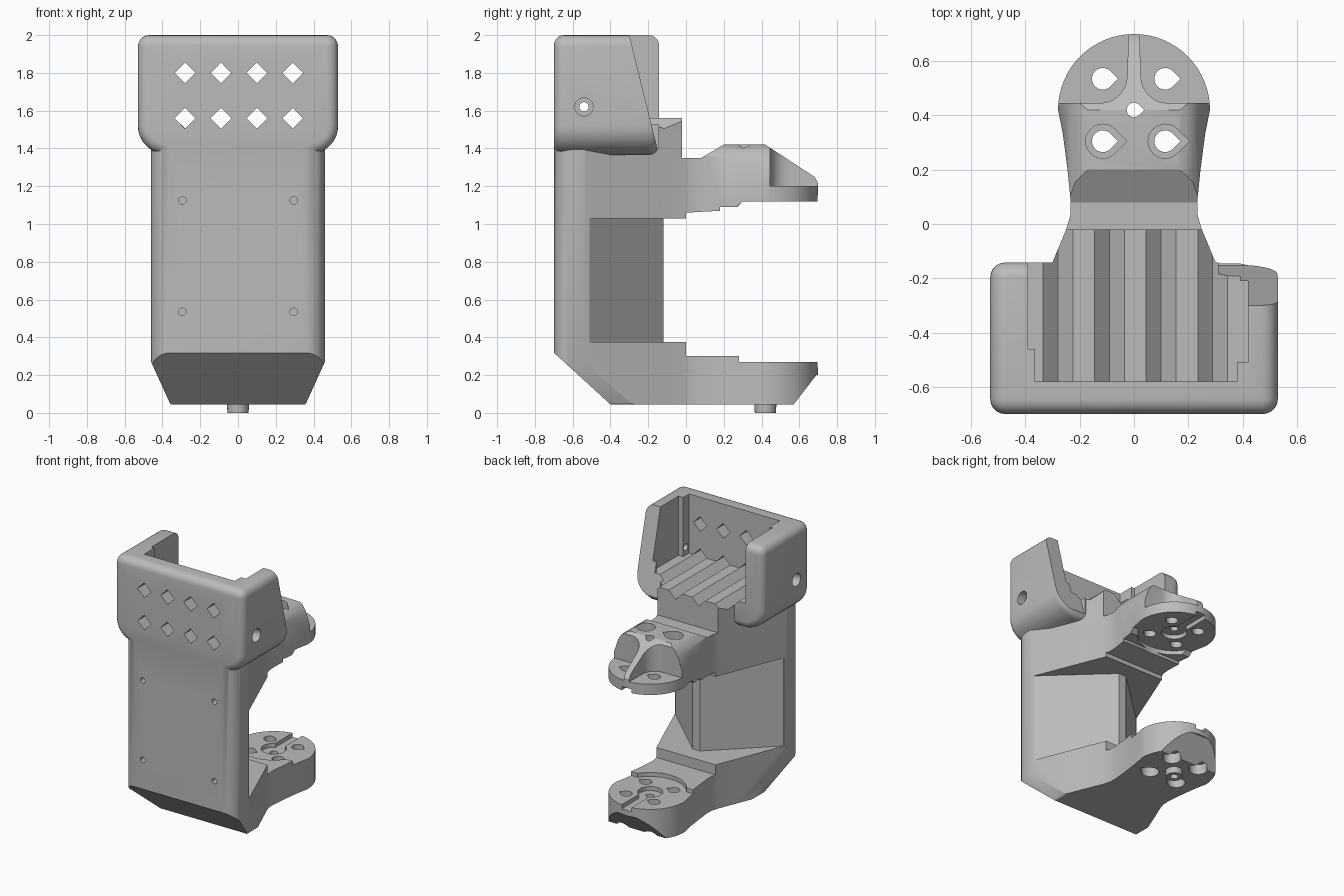
import bpy, bmesh, math

if "Cube" in bpy.data.objects:
    bpy.data.objects.remove(bpy.data.objects["Cube"])

grey = bpy.data.materials.new("light_grey")
grey.diffuse_color = (0.5, 0.5, 0.5, 1)
grey.use_nodes = True
grey.node_tree.nodes["Principled BSDF"].inputs["Base Color"].default_value = grey.diffuse_color


def arc(cx, cy, r, a0, a1, n):
    """Points on an arc, angles in degrees."""
    return [(cx + r * math.cos(math.radians(a0 + (a1 - a0) * i / n)),
             cy + r * math.sin(math.radians(a0 + (a1 - a0) * i / n))) for i in range(n + 1)]


def prism(name, pts, axis, lo, hi, bevel=0):
    """Extrude a 2D outline along an axis; optionally round the rims of both ends."""
    place = {"x": lambda a, b, h: (h, a, b),
             "y": lambda a, b, h: (a, h, b),
             "z": lambda a, b, h: (a, b, h)}[axis]
    bm = bmesh.new()
    low = [bm.verts.new(place(a, b, lo)) for a, b in pts]
    high = [bm.verts.new(place(a, b, hi)) for a, b in pts]
    ends = [bm.faces.new(low), bm.faces.new(high)]
    for i in range(len(pts)):
        j = (i + 1) % len(pts)
        bm.faces.new((low[i], low[j], high[j], high[i]))
    bmesh.ops.recalc_face_normals(bm, faces=bm.faces)
    if bevel:
        rim = list({e for f in ends for e in f.edges})
        bmesh.ops.bevel(bm, geom=rim, offset=bevel, segments=5, profile=0.5, affect="EDGES")
    mesh = bpy.data.meshes.new(name)
    bm.to_mesh(mesh)
    bm.free()
    mesh.materials.append(grey)
    ob = bpy.data.objects.new(name, mesh)
    bpy.context.collection.objects.link(ob)
    return ob


def block(x0, x1, y0, y1, z0, z1):
    return prism("cutter", [(x0, y0), (x1, y0), (x1, y1), (x0, y1)], "z", z0, z1)


def disc(cx, cy, r, axis, lo, hi, n=32):
    return prism("cutter", arc(cx, cy, r, 0, 360, n)[:-1], axis, lo, hi)


def combine(ob, other, op):
    mod = ob.modifiers.new(op, "BOOLEAN")
    mod.operation, mod.solver, mod.object = op, "EXACT", other
    bpy.context.view_layer.objects.active = ob
    bpy.ops.object.modifier_apply(modifier=mod.name)
    bpy.data.objects.remove(other)


def cut(ob, *cutters):
    for c in cutters:
        combine(ob, c, "DIFFERENCE")


def mirrored(half):
    """Close a right-hand outline by mirroring it across the first coordinate."""
    return half + [(-a, b) for a, b in reversed(half) if abs(a) > 1e-5]


# bracket frame: C-shaped side outline trimmed by the plan outline
side = [(-.72, .338), (-.40, .045), (.57, .045), (.69, .20), (.71, .20), (.71, .27),
        (.28, .27), (.28, .30), (0, .30), (0, .375), (-.51, .375), (-.51, 1.03),
        (0, 1.03), (0, 1.06), (.18, 1.07), (.18, 1.09), (.27, 1.09), (.30, 1.12),
        (.71, 1.12), (.71, 1.20), (.68, 1.25), (.42, 1.42), (.20, 1.42), (.08, 1.35),
        (-.02, 1.35), (-.02, 1.56), (-.72, 1.56)]
frame = prism("bracket_frame", side, "x", -.6, .6)
plan = (arc(.36, -.598, .10, -90, 0, 6)
        + [(.46, -.54), (.30, -.14), (.25, -.02), (.235, .03), (.233, .08), (.245, .20), (.262, .33)]
        + arc(0, .42, .28, 0, 90, 16))
combine(frame, prism("plan_trim", mirrored(plan), "z", -.1, 2.1), "INTERSECT")

# wedge-shaped spine between the two arms
spine = mirrored([(.40, -.60), (.445, -.51), (.03, -.12)])
combine(frame, prism("spine", spine, "z", .30, 1.10), "UNION")

# tapered foot of the column
taper = mirrored([(.33, .03), (.36, .05), (.46, .27), (.48, .33), (.48, 1.7)])
combine(frame, prism("taper_trim", taper, "y", -.9, .9), "INTERSECT")

# upper arm: central rib, rounded hump shoulders
for s in (-1, 1):
    pocket = [(s * .4, .445)] + [(s * x, y) for x, y in arc(.125, .545, .10, 270, 180, 6)] \
        + [(s * .022, .65), (s * .022, .8), (s * .4, .8)]
    shoulder = [(s * .16, 1.44), (s * .17, 1.42), (s * .215, 1.395), (s * .245, 1.35),
                (s * .29, 1.22), (s * .35, 1.22), (s * .35, 1.44)]
    cut(frame, prism("pocket", pocket, "z", 1.20, 1.5),
        prism("shoulder", shoulder, "y", .06, .46))

# facing mounting discs: clearance, centre recess and key slot
for z0, z1, d0, d1 in ((.27, .36, .24, .36), (1.04, 1.12, 1.04, 1.15)):
    cut(frame, disc(0, .42, .245, "z", z0, z1, 40),
        disc(0, .42, .085, "z", d0, d1),
        block(-.04, .04, .42, .8, d0, d1))

# pivot peg below the lower arm
peg = disc(0, .42, .062, "z", 0, .10, 24)
for v in peg.data.vertices:
    if v.co.z < .01:
        v.co.x *= .9
        v.co.y = .42 + (v.co.y - .42) * .9
combine(frame, peg, "UNION")

# teardrop screw holes through both arms, with counterbores


def teardrop(x, y, r, z0, z1):
    pts = arc(x, y, r, 45, 315, 18) + [(x + r * 1.414, y)]
    return prism("cutter", pts, "z", z0, z1)


cut(frame, teardrop(0, .42, .027, -.1, 1.6))
for x in (-.115, .115):
    for y in (.305, .535):
        cut(frame, teardrop(x, y, .04, -.1, 1.6), teardrop(x, y, .06, -.1, .12))
    cut(frame, teardrop(x, .305, .063, 1.32, 1.6))

# head housing: rounded box open at the top and back
half = ([(0, 1.365), (.40, 1.365)] + arc(.38, 1.52, .15, -70, 0, 7)
        + arc(.47, 1.94, .06, 0, 90, 5) + [(0, 2.0)])
housing = prism("head_housing", mirrored(half), "y", -.70, -.142, bevel=.055)
combine(frame, housing, "UNION")
cut(frame, block(-.365, .38, -.58, .1, 1.56, 2.1),
    block(-.39, .39, -.46, .1, 1.56, 2.1),
    block(.30, .42, -.51, -.21, 1.56, 2.1))

# slanted back edge of the right-hand wall
cut(frame, prism("slant", [(-.312, 2.05), (-.152, 1.40), (.1, 1.40), (.1, 2.05)], "x", .312, .7))

# diamond vents; the lower row continues as grooves in the floor
for i in range(4):
    x = -.28 + .19 * i
    for z, end in ((1.56, .05), (1.80, -.5)):
        diamond = [(x - .055, z), (x, z - .055), (x + .055, z), (x, z + .055)]
        cut(frame, prism("diamond", diamond, "y", -.8, end))

# countersunk side screw holes and small blind holes in the front plate
for s in (-1, 1):
    cut(frame, disc(-.54, 1.62, .048, "x", *sorted((s * .47, s * .6))),
        disc(-.54, 1.62, .025, "x", *sorted((s * .35, s * .5))))
    for z in (.535, 1.125):
        cut(frame, disc(s * .295, z, .02, "y", -.8, -.60, 16))

# shading
frame.data.materials.clear()
frame.data.materials.append(grey)
bpy.ops.object.select_all(action="DESELECT")
frame.select_set(True)
bpy.context.view_layer.objects.active = frame
bpy.ops.object.shade_smooth_by_angle(angle=math.radians(30))
